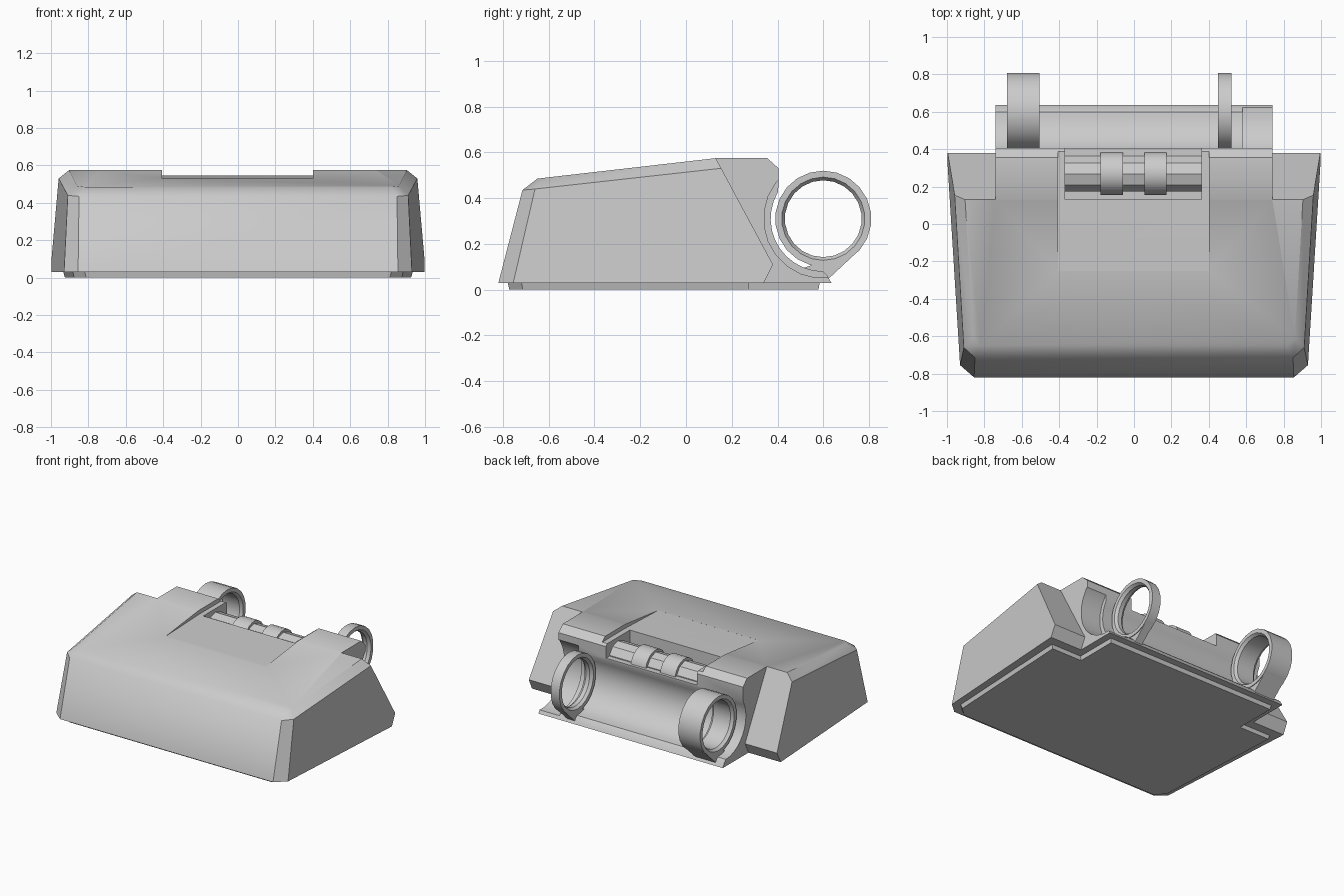
import bpy, bmesh, math
from mathutils import Vector

if "Cube" in bpy.data.objects:
    bpy.data.objects.remove(bpy.data.objects["Cube"])


def make(name, verts, faces):
    me = bpy.data.meshes.new(name)
    bm = bmesh.new()
    vs = [bm.verts.new(v) for v in verts]
    for f in faces:
        bm.faces.new([vs[i] for i in f])
    bmesh.ops.recalc_face_normals(bm, faces=bm.faces)
    bm.to_mesh(me)
    bm.free()
    ob = bpy.data.objects.new(name, me)
    bpy.context.collection.objects.link(ob)
    return ob


def loft(name, rings):
    """Closed solid through rings of equal point count."""
    n = len(rings[0])
    verts = [p for r in rings for p in r]
    faces = [list(range(n)), list(range((len(rings) - 1) * n, len(rings) * n))]
    for k in range(len(rings) - 1):
        for i in range(n):
            j = (i + 1) % n
            faces.append([k * n + i, k * n + j, (k + 1) * n + j, (k + 1) * n + i])
    return make(name, verts, faces)


def prism(name, yz, x0, x1):
    return loft(name, [[(x, y, z) for y, z in yz] for x in (x0, x1)])


def circle(cy, cz, r, n):
    return [(cy + r * math.cos((i + .5) * math.tau / n),
             cz + r * math.sin((i + .5) * math.tau / n)) for i in range(n)]


def lathe(name, profile, cy, cz, n):
    """Revolve a closed (x, radius) profile about an x-parallel axis."""
    m = len(profile)
    verts = []
    for i in range(n):
        a = (i + .5) * math.tau / n
        verts += [(x, cy + r * math.cos(a), cz + r * math.sin(a)) for x, r in profile]
    faces = [[i * m + k, i * m + (k + 1) % m,
              (i + 1) % n * m + (k + 1) % m, (i + 1) % n * m + k]
             for i in range(n) for k in range(m)]
    return make(name, verts, faces)


def boolean(ob, other, op):
    mod = ob.modifiers.new(other.name, 'BOOLEAN')
    mod.operation, mod.object, mod.solver = op, other, 'EXACT'
    other.hide_render = True
    dg = bpy.context.evaluated_depsgraph_get()
    me = bpy.data.meshes.new_from_object(ob.evaluated_get(dg))
    ob.modifiers.clear()
    ob.data = me
    bpy.data.objects.remove(other)


def smooth(ob, deg):
    bpy.ops.object.select_all(action='DESELECT')
    ob.select_set(True)
    bpy.context.view_layer.objects.active = ob
    bpy.ops.object.shade_smooth_by_angle(angle=math.radians(deg))


def mirrored(half):
    return half + [(-x, y, z) for x, y, z in reversed(half)]


# Main shell: base, shoulder and top outlines
shell = loft("main_shell", [mirrored(h) for h in (
    [(.855, -.82, .03), (.93, -.755, .03), (1.003, .42, .03)],
    [(.85, -.715, .435), (.91, -.66, .44), (.975, .42, .56)],
    [(.82, -.65, .485), (.86, -.61, .49), (.92, .42, .608)])])

# Slanted rear ends of the side wings
bm = bmesh.new()
bm.from_mesh(shell.data)
for p, q in (((.13, .575), (.38, .11)), ((.38, .11), (.34, .03))):
    d = Vector((0, q[0] - p[0], q[1] - p[1]))
    res = bmesh.ops.bisect_plane(bm, geom=bm.verts[:] + bm.edges[:] + bm.faces[:],
                                 plane_co=(0, *p), plane_no=(0, -d.z, d.y),
                                 clear_outer=True)
    cut = [e for e in res['geom_cut'] if isinstance(e, bmesh.types.BMEdge)]
    bmesh.ops.contextual_create(bm, geom=cut)
bmesh.ops.recalc_face_normals(bm, faces=bm.faces)
bm.to_mesh(shell.data)
bm.free()

# Rear block with curved trough
CY, CZ = .6, .31
arc = [(CY + .23 * math.cos(math.radians(a)), CZ + .23 * math.sin(math.radians(a)))
       for a in range(149, 271, 11)]
block = prism("rear_block", [(0, .03), (0, .5), (.13, .575), (.355, .575), (.405, .53)]
              + arc + [(.6, .08), (.615, .065), (.635, .03)], -.74, .74)
boolean(shell, block, 'UNION')

# Lowered centre panel, hinge pocket, rear opening, end socket
boolean(shell, prism("panel_cut", [(-.25, .531), (.13, .545), (.6, .545), (.6, .8), (-.25, .8)],
                     -.407, .4), 'DIFFERENCE')
boolean(shell, prism("pocket_cut", [(.13, .36), (.35, .36), (.35, .445), (.6, .445), (.6, .8), (.13, .8)],
                     -.37, .36), 'DIFFERENCE')
boolean(shell, prism("socket_cut", circle(CY, CZ, .26, 24), .58, .8), 'DIFFERENCE')
smooth(shell, 38)

# Base plate, stepped narrower at the rear
outline = [(.82, -.78), (.885, -.72), (.935, .275), (.69, .275), (.69, .585)]
loft("base_plate", [mirrored([(x * s, y * s, z) for x, y in outline])
                    for s, z in ((.99, 0), (1, .035))])

# Hinge barrel and knuckles
prism("hinge_barrel", circle(.268, .42, .1, 10), -.38, .37)
for x in (-.12, .115):
    k = prism("hinge_knuckle", circle(.27, .42, .116, 20), x - .06, x + .06)
    smooth(k, 30)

# Strap rings with stepped bores, each with a foot on the rear lip
for x0, x1 in ((-.68, -.505), (.45, .52)):
    ring = lathe("strap_ring", [(x0, .21), (x1, .21), (x1, .182), (x1 - .02, .168),
                                (x0 + .02, .168), (x0, .182)], CY, CZ, 22)
    smooth(ring, 25)
    prism("ring_foot", [(.5, .09), (.62, .045), (.735, .152), (.6, .125)], x0 + .005, x1 - .005)
